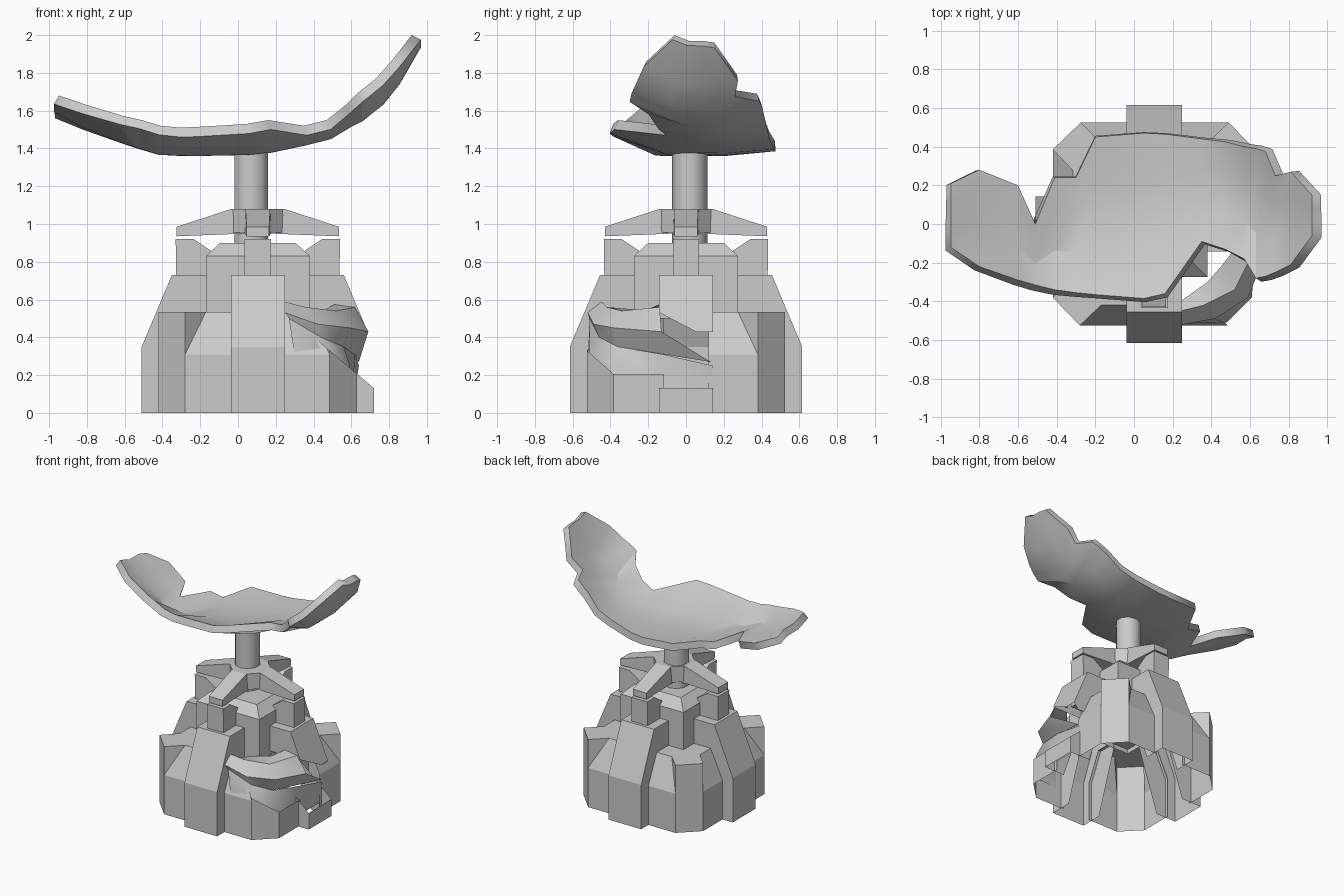
import bpy, bmesh, math
from mathutils import Vector, Matrix

if "Cube" in bpy.data.objects:
    bpy.data.objects.remove(bpy.data.objects["Cube"])

CX = 0.105                      # base axis
TEAR = (Vector((0.25, 0, 0.53)), Vector((0.85, 0, 1)))


def build(name, verts, faces, turn=0, cuts=(), smooth=0, centre=True):
    """Mesh turned about the base axis; each cut removes the side its normal points to."""
    bm = bmesh.new()
    vs = [bm.verts.new(v) for v in verts]
    for f in faces:
        bm.faces.new([vs[i] for i in f])
    if centre:
        bmesh.ops.transform(bm, verts=bm.verts, matrix=Matrix.Translation((CX, 0, 0)) @
                            Matrix.Rotation(math.radians(turn), 4, 'Z'))
    for co, no in cuts:
        bmesh.ops.bisect_plane(bm, geom=bm.verts[:] + bm.edges[:] + bm.faces[:],
                               plane_co=co, plane_no=no, clear_outer=True)
    bmesh.ops.recalc_face_normals(bm, faces=bm.faces)
    me = bpy.data.meshes.new(name)
    bm.to_mesh(me)
    bm.free()
    ob = bpy.data.objects.new(name, me)
    bpy.context.collection.objects.link(ob)
    if smooth:
        bpy.ops.object.select_all(action='DESELECT')
        bpy.context.view_layer.objects.active = ob
        ob.select_set(True)
        bpy.ops.object.shade_smooth_by_angle(angle=math.radians(smooth))
    return ob


def slab(name, profile, half, turn, skip=(), cuts=()):
    """Radial (r, z) profile given thickness; half is the half width, or one per point."""
    n = len(profile)
    h = half if isinstance(half, (list, tuple)) else [half] * n
    verts = [(r, -w, z) for (r, z), w in zip(profile, h)]
    verts += [(r, w, z) for (r, z), w in zip(profile, h)]
    faces = [tuple(range(n)), tuple(range(2 * n - 1, n - 1, -1))]
    faces += [(i, (i + 1) % n, (i + 1) % n + n, i + n) for i in range(n) if i not in skip]
    return build(name, verts, faces, turn, cuts)


def rings(name, loops, cap_top=True, cap_bottom=False, **kw):
    n = len(loops[0])
    verts = [p for lp in loops for p in lp]
    faces = [(k * n + i, k * n + (i + 1) % n, (k + 1) * n + (i + 1) % n, (k + 1) * n + i)
             for k in range(len(loops) - 1) for i in range(n)]
    if cap_top:
        faces.append(tuple(range((len(loops) - 1) * n, len(loops) * n)))
    if cap_bottom:
        faces.append(tuple(range(n - 1, -1, -1)))
    return build(name, verts, faces, **kw)


def grid(name, rows, **kw):
    n = len(rows[0])
    verts = [p for r in rows for p in r]
    faces = [(k * n + i, (k + 1) * n + i, (k + 1) * n + i + 1, k * n + i + 1)
             for k in range(len(rows) - 1) for i in range(n - 1)]
    return build(name, verts, faces, centre=False, **kw)


# Four tall armour panels, hollow underneath; the right one is torn in two
panel = [(.44, 0), (.615, 0), (.615, .35), (.455, .73), (.27, .73), (.27, .5)]
for turn, side in ((90, "back"), (180, "left"), (270, "front")):
    slab(side + "_panel", panel, .143, turn, skip=(0, 4, 5))
slab("right_panel_lower", panel, .143, 0, skip=(0, 4, 5), cuts=[TEAR])
slab("right_panel_upper", panel, .143, 0, skip=(0, 4, 5),
     cuts=[(Vector((0, -.14, .53)), Vector((0, -.13, -.25))),
           (Vector((.69, 0, .43)), Vector((.32, 0, -.28)))])

# Corner armour: vertical outer slab between walls that lean in at the top
foot = [(.12, .525), (.385, .525), (.525, .38), (.525, .12)]
inner = [(.12, .42), (.275, .42), (.42, .275), (.42, .12)]
cv = [(x, y, 0) for x, y in foot] + [(x, y, .31) for x, y in foot]
cv += [(x, y, .535) for x, y in inner] + [(x, y, .535) for x, y in foot[1:3]] + [(.12, .12, .535)]
cf = [(0, 1, 5, 4), (2, 3, 7, 6), (1, 2, 6, 13, 12, 5), (4, 5, 9, 8), (6, 7, 11, 10),
      (5, 12, 9), (6, 10, 13), (12, 13, 10, 9), (8, 9, 10, 11, 14)]
for turn, side in ((0, "back_right"), (90, "back_left"), (180, "front_left"), (270, "front_right")):
    build(side + "_corner", cv, cf, turn, cuts=[TEAR] if turn == 270 else ())

# Crumpled plating over the tear, and the dented skin hanging below it
grid("crumpled_plate", [
    [(.24, -.40, .54), (.38, -.30, .55), (.45, -.22, .54), (.52, -.13, .58)],
    [(.24, -.45, .59), (.36, -.42, .56), (.52, -.34, .54), (.62, -.14, .56)],
    [(.25, -.52, .53), (.42, -.49, .47), (.59, -.38, .45), (.69, -.13, .43)],
    [(.27, -.51, .50), (.44, -.46, .40), (.56, -.36, .35), (.64, .13, .27)]], smooth=40)
grid("dented_skin", [
    [(.27, -.51, .50), (.44, -.46, .40), (.56, -.36, .35), (.62, -.12, .31), (.64, .14, .25)],
    [(.30, -.52, .30), (.48, -.51, .30), (.59, -.40, .26), (.61, -.13, .16), (.62, .14, .13)],
    [(.30, -.52, .15), (.48, -.51, .15), (.61, -.38, .15), (.62, -.13, .08), (.62, .14, .08)]],
    smooth=40)


# Square drum with a chamfered top
def square(r, z):
    return [(r, -r, z), (r, r, z), (-r, r, z), (-r, -r, z)]


rings("drum", [square(.275, .5), square(.275, .83), square(.20, .9)])

# Posts and arms around the drum
post = [(.25, .54), (.43, .54), (.435, .92), (.34, .92), (.25, .86)]
arm = [(.05, .95), (.43, .935), (.43, .985), (.14, 1.08), (.05, 1.08)]
for turn, side in ((0, "right"), (90, "back"), (180, "left"), (270, "front")):
    slab(side + "_post", post, .07, turn)
    slab(side + "_arm", arm, [.07, .06, .06, .065, .065], turn)


def circle(r, z, n, dx=0, dy=0):
    return [(dx + r * math.cos((i + .5) * math.tau / n), dy + r * math.sin((i + .5) * math.tau / n), z)
            for i in range(n)]


rings("hub", [circle(.15, .955, 8), circle(.15, 1.08, 8)], cap_bottom=True)

# Mast
rings("mast", [circle(.093, .88, 10, -.035, .02), circle(.093, 1.395, 10, -.035, .02)],
      cap_bottom=True, smooth=40)

# Battered dish: stations of x, front y and z, middle z, back y and z
stations = [
    (-.947, -.12, 1.68, 1.64, .21, 1.61), (-.80, -.22, 1.63, 1.56, .28, 1.55),
    (-.60, -.29, 1.57, 1.48, .20, 1.48), (-.51, -.315, 1.55, 1.45, .00, 1.46),
    (-.41, -.34, 1.52, 1.42, .24, 1.44), (-.30, -.355, 1.51, 1.415, .24, 1.42),
    (-.20, -.365, 1.515, 1.415, .45, 1.45), (.05, -.385, 1.53, 1.42, .47, 1.44),
    (.16, -.36, 1.55, 1.43, .465, 1.45), (.35, -.09, 1.52, 1.47, .44, 1.49),
    (.47, -.13, 1.55, 1.50, .425, 1.53), (.57, -.18, 1.63, 1.56, .40, 1.62),
    (.63, -.28, 1.69, 1.59, .39, 1.66), (.68, -.27, 1.73, 1.63, .375, 1.69),
    (.73, -.25, 1.77, 1.67, .25, 1.71), (.81, -.21, 1.86, 1.77, .27, 1.79),
    (.92, -.06, 2.0, 1.97, .15, 1.96)]
rows = []
for x, yf, zf, zm, yb, zb in stations:
    rows.append([(x, yf + (yb - yf) * t, z) for t, z in ((0, zf), (.35, zm), (.7, zm), (1, zb))])
dish = grid("dish", rows, smooth=24)
if sum(p.normal.z for p in dish.data.polygons) < 0:
    dish.data.flip_normals()
thick = dish.modifiers.new("thickness", 'SOLIDIFY')
thick.thickness = .055
thick.offset = -1
# keep the rim crisp where the thickness turns the edge
for e in dish.data.edges:
    if sum(e.key in p.edge_keys for p in dish.data.polygons) == 1:
        e.use_edge_sharp = True
